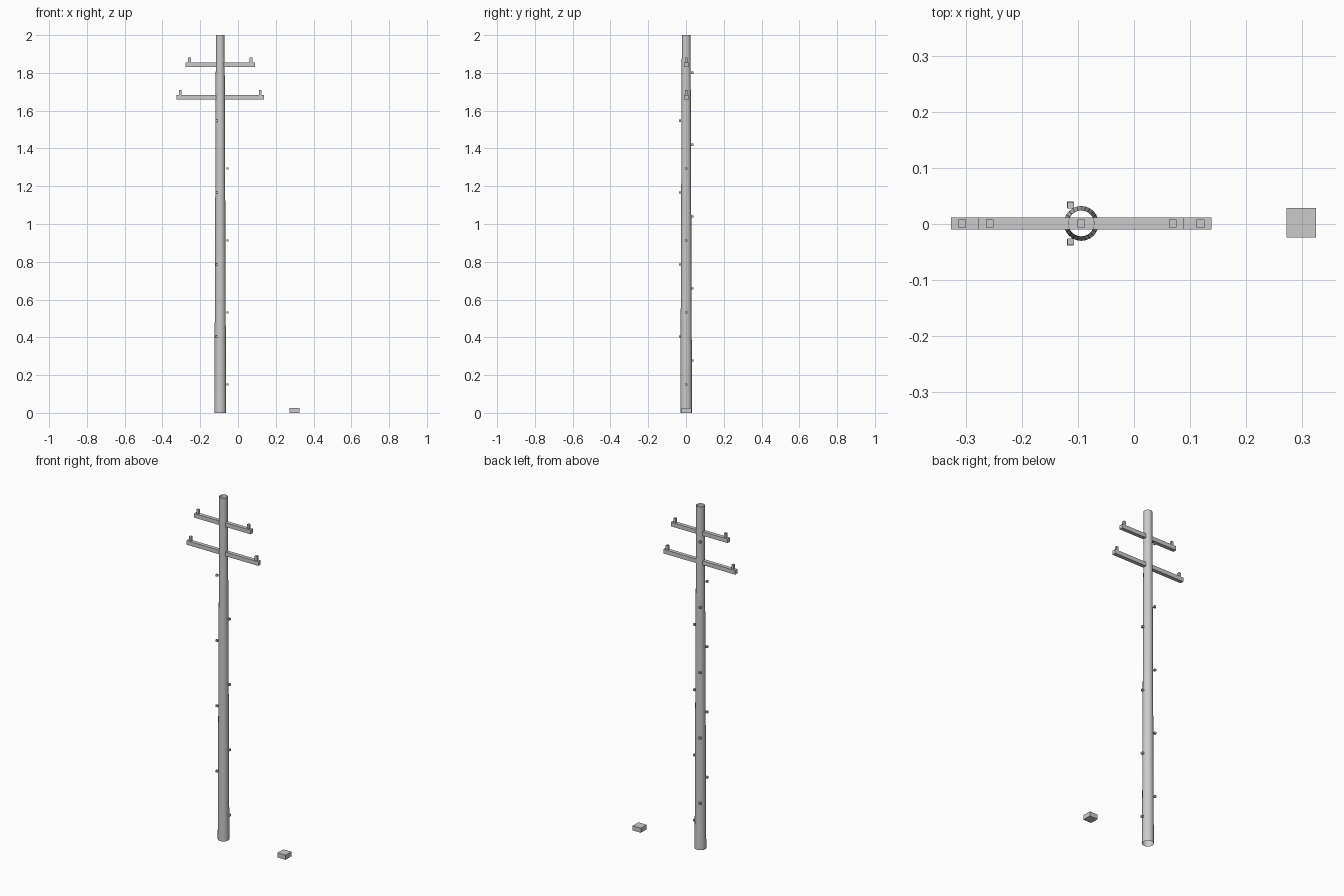
import bpy
from math import cos, sin, tau

if "Cube" in bpy.data.objects:
    bpy.data.objects.remove(bpy.data.objects["Cube"])

PX, PY = -0.094, 0.001      # pole axis


def box(name, centre, size):
    bpy.ops.mesh.primitive_cube_add(size=1, location=centre)
    o = bpy.context.object
    o.name = name
    o.scale = size
    bpy.ops.object.transform_apply(location=False, rotation=False, scale=True)
    return o


# tapered open tube pole
bpy.ops.mesh.primitive_cone_add(vertices=24, radius1=0.031, radius2=0.023,
                                depth=2, end_fill_type='NOTHING',
                                location=(PX, PY, 1))
bpy.context.object.name = "pole"
bpy.ops.object.shade_smooth_by_angle()

# crossarms with upright insulators: name, half length, bottom z, insulator offsets
for name, half, z, offsets in (("upper", 0.183, 1.831, (-0.163, 0, 0.163)),
                               ("lower", 0.232, 1.66, (-0.2125, 0.2125))):
    box(name + "_crossarm", (PX, PY, z + 0.012), (2 * half, 0.022, 0.024))
    for i, dx in enumerate(offsets):
        box(f"{name}_insulator_{i}", (PX + dx, PY, z + 0.0365), (0.014, 0.014, 0.027))

# climbing pegs spiralling up the pole in thirds of a turn
for i in range(14):
    a = tau * i / 3
    d = 0.039 - 0.002 * i / 13
    box(f"climbing_peg_{i}", (PX + d * cos(a), PY + d * sin(a), 0.15 + 0.127 * i),
        (0.0115, 0.0115, 0.0115))

# loose block on the ground
box("ground_block", (0.298, 0.002, 0.0135), (0.053, 0.053, 0.027))
